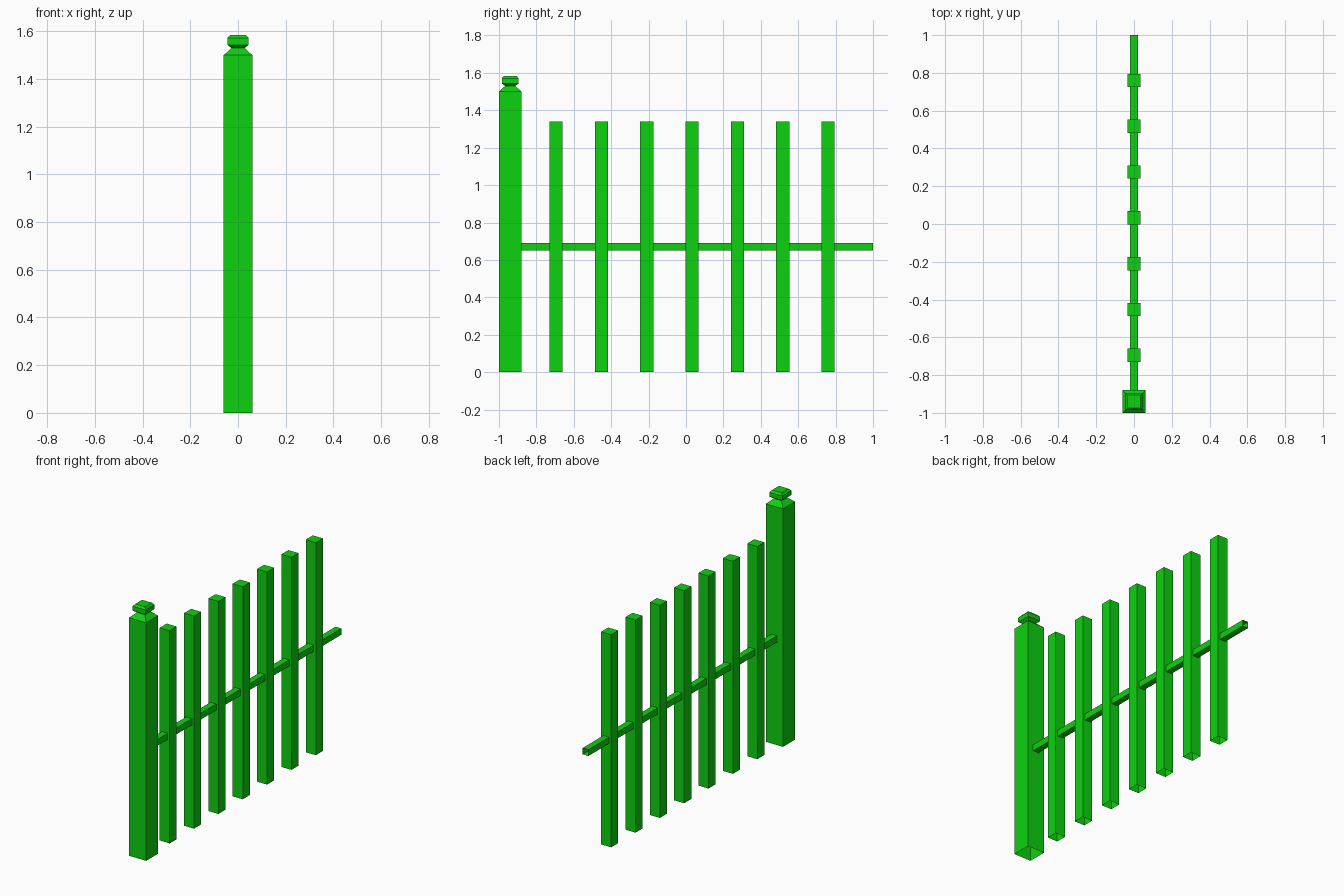
import bpy
import bmesh
from mathutils import Matrix

cube = bpy.data.objects.get("Cube")
if cube:
    bpy.data.objects.remove(cube, do_unlink=True)

# Single green paint
green = bpy.data.materials.new("green_paint")
green.use_nodes = True
colour = (0.004, 0.64, 0.005, 1)
green.diffuse_color = colour
green.node_tree.nodes["Principled BSDF"].inputs["Base Color"].default_value = colour


def square_column(name, profile, cap=True, transform=Matrix()):
    """Stack square rings given as (half width, height); the base stays open."""
    bm = bmesh.new()
    rings = []
    for half, z in profile:
        corners = [(-half, -half), (half, -half), (half, half), (-half, half)]
        rings.append([bm.verts.new((x, y, z)) for x, y in corners])
    for low, high in zip(rings, rings[1:]):
        for i in range(4):
            j = (i + 1) % 4
            bm.faces.new((low[i], low[j], high[j], high[i]))
    if cap:
        bm.faces.new(rings[-1])
    bm.transform(transform)
    mesh = bpy.data.meshes.new(name)
    bm.to_mesh(mesh)
    bm.free()
    mesh.materials.append(green)
    obj = bpy.data.objects.new(name, mesh)
    bpy.context.collection.objects.link(obj)
    return obj


# End post with sloped shoulder, narrow neck and bevelled cap
post = square_column("end_post", [
    (0.06, 0), (0.06, 1.5), (0.027, 1.53),
    (0.045, 1.543), (0.045, 1.571), (0.034, 1.584)])
post.location.y = -0.94

# Evenly spaced pickets
for i in range(7):
    picket = square_column(f"picket_{i + 1}", [(0.035, 0), (0.035, 1.34)])
    picket.location.y = -0.695 + 0.2425 * i

# Horizontal rail, an open tube laid along the fence
square_column("rail", [(0.02, -0.88), (0.02, 1.0)], cap=False,
              transform=Matrix.Translation((0, 0, 0.67)) @ Matrix.Rotation(-1.5707963, 4, "X"))
